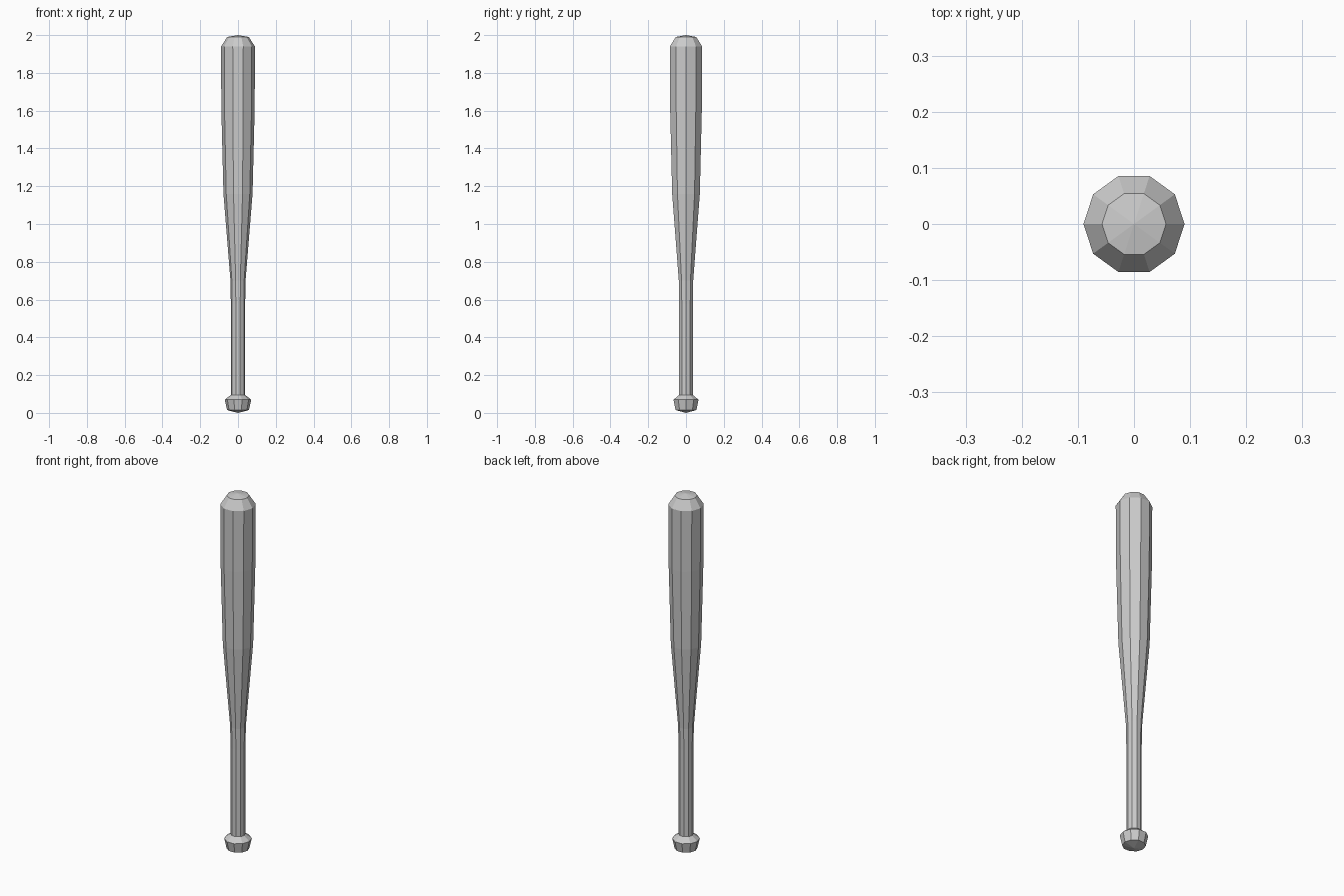
import bpy, bmesh
from math import cos, sin, pi

old = bpy.data.objects.get("Cube")
if old:
    bpy.data.objects.remove(old, do_unlink=True)

SIDES = 10

grey = bpy.data.materials.new("light_grey")
grey.use_nodes = True
colour = (0.6, 0.6, 0.6, 1)
grey.diffuse_color = colour
grey.node_tree.nodes["Principled BSDF"].inputs["Base Color"].default_value = colour


def lathe(name, profile):
    """Turn (radius, height) points into a faceted solid; radius 0 is a tip."""
    bm = bmesh.new()
    rings = []
    for r, z in profile:
        count = SIDES if r else 1
        rings.append([bm.verts.new((r * cos(2 * pi * i / SIDES),
                                    r * sin(2 * pi * i / SIDES), z))
                      for i in range(count)])
    for low, high in zip(rings, rings[1:]):
        for i in range(SIDES):
            j = (i + 1) % SIDES
            corners = [low[i % len(low)], low[j % len(low)],
                       high[j % len(high)], high[i % len(high)]]
            bm.faces.new(list(dict.fromkeys(corners)))
    bmesh.ops.recalc_face_normals(bm, faces=bm.faces)
    mesh = bpy.data.meshes.new(name)
    bm.to_mesh(mesh)
    bm.free()
    mesh.materials.append(grey)
    obj = bpy.data.objects.new(name, mesh)
    bpy.context.collection.objects.link(obj)
    return obj


# One continuous turned body: end knob, handle, taper, barrel and domed tip
lathe("bat", [
    (0, 0), (0.058, 0.015), (0.07, 0.07), (0.038, 0.095),   # knob
    (0.038, 0.58), (0.04, 0.7),                             # handle
    (0.077, 1.16), (0.088, 1.6), (0.09, 1.94),              # barrel
    (0.057, 1.99), (0, 2.0),                                # tip
])
